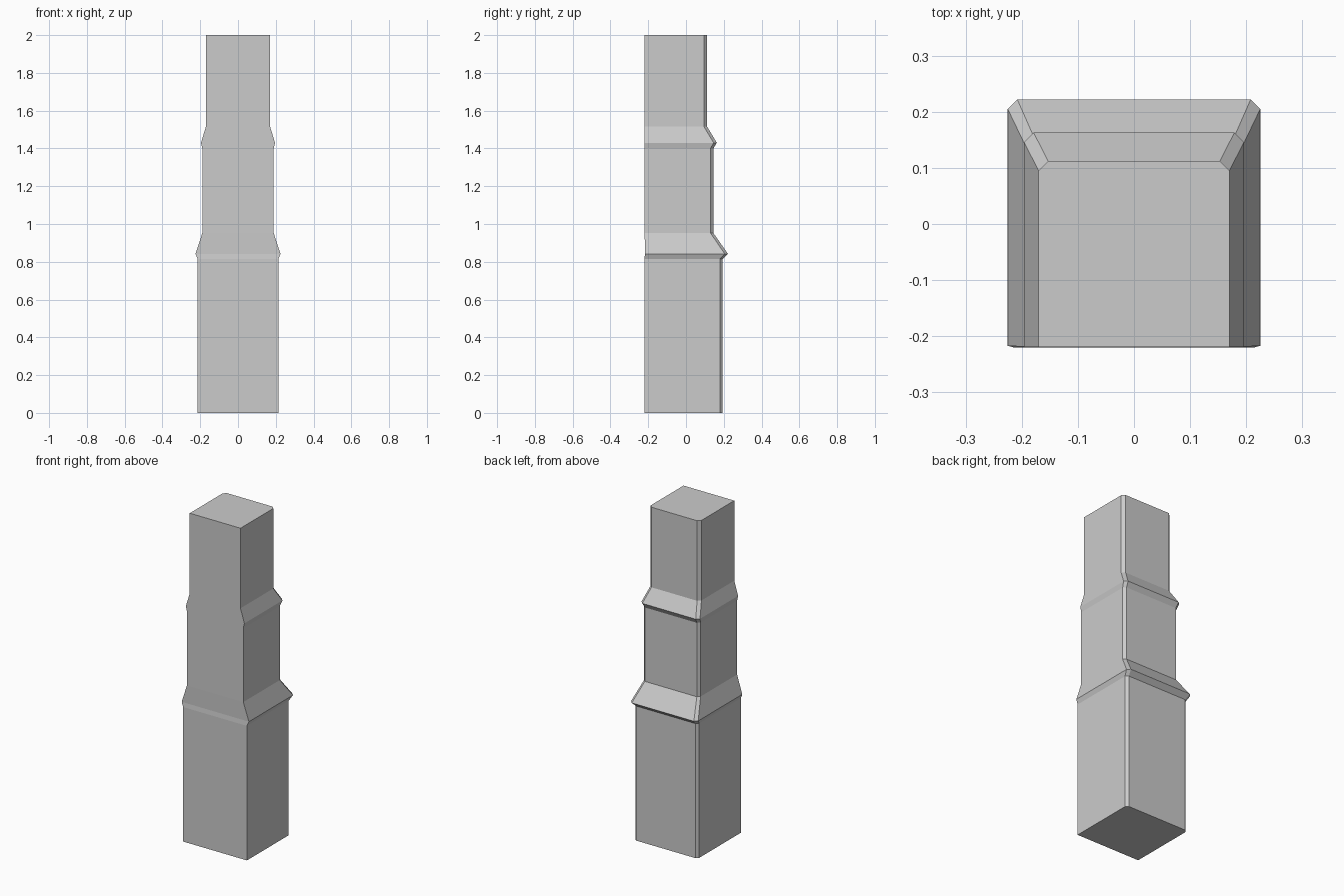
import bpy, bmesh

if "Cube" in bpy.data.objects:
    bpy.data.objects.remove(bpy.data.objects["Cube"])

# Cross-sections up the post: z, half width, front y, back y, rear corner chamfer
SECTIONS = [
    (0.00, 0.214, -0.220, 0.194, 0.015),
    (0.815, 0.214, -0.220, 0.194, 0.015),
    (0.842, 0.225, -0.217, 0.222, 0.017),   # lower ridge
    (0.952, 0.189, -0.219, 0.145, 0.015),
    (1.40, 0.189, -0.219, 0.145, 0.015),
    (1.43, 0.196, -0.219, 0.163, 0.017),    # upper ridge
    (1.515, 0.170, -0.219, 0.112, 0.017),
    (2.00, 0.170, -0.219, 0.112, 0.017),
]


def section_ring(bm, z, w, front, back, c):
    """Rectangle with its two rear corners chamfered."""
    pts = [(-w, front), (w, front), (w, back - c),
           (w - c, back), (c - w, back), (-w, back - c)]
    return [bm.verts.new((x, y, z)) for x, y in pts]


# Stepped post, lofted through the sections and capped
bm = bmesh.new()
rings = [section_ring(bm, *s) for s in SECTIONS]
for low, high in zip(rings, rings[1:]):
    for i in range(6):
        j = (i + 1) % 6
        bm.faces.new((low[i], low[j], high[j], high[i]))
bm.faces.new(rings[0][::-1])
bm.faces.new(rings[-1])
bmesh.ops.recalc_face_normals(bm, faces=bm.faces[:])
mesh = bpy.data.meshes.new("stepped_post")
bm.to_mesh(mesh)
bm.free()
bpy.context.collection.objects.link(bpy.data.objects.new("stepped_post", mesh))
